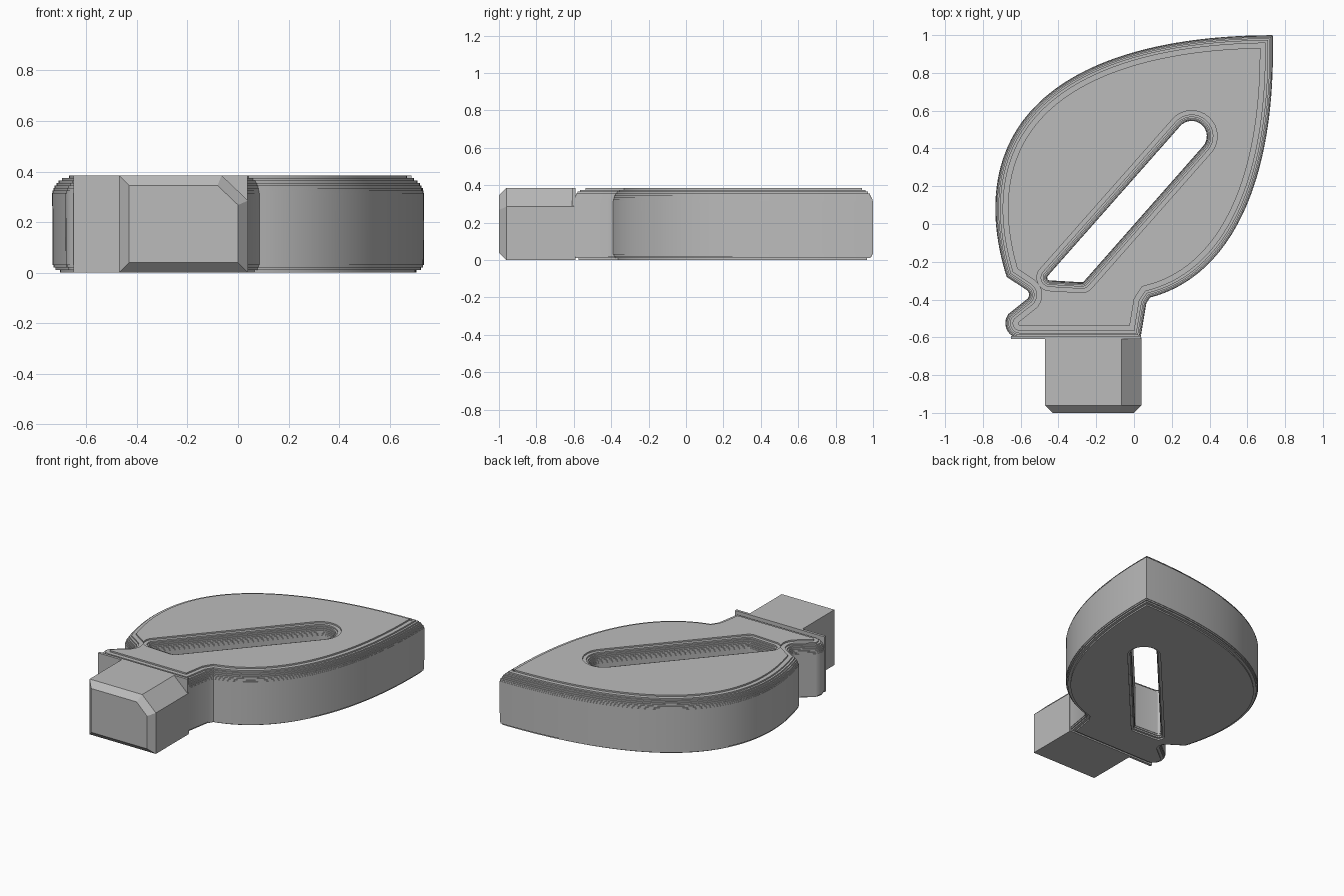
import bpy, bmesh, math
from mathutils import Vector

if "Cube" in bpy.data.objects:
    bpy.data.objects.remove(bpy.data.objects["Cube"])

HEIGHT = 0.385
grey = bpy.data.materials.new("plain grey")
grey.use_nodes = True
grey.diffuse_color = (0.5, 0.5, 0.5, 1)
grey.node_tree.nodes["Principled BSDF"].inputs["Base Color"].default_value = grey.diffuse_color


def arc(cx, cy, r, start, end, n):
    angles = [math.radians(start + (end - start) * i / n) for i in range(n + 1)]
    return [Vector((cx + r * math.cos(a), cy + r * math.sin(a))) for a in angles]


def bezier(a, b, c, d, n):
    a, b, c, d = map(Vector, (a, b, c, d))
    ts = [i / n for i in range(n + 1)]
    return [a * (1-t)**3 + b * 3*t*(1-t)**2 + c * 3*t*t*(1-t) + d * t**3 for t in ts]


def inset(loop, dist):
    """Move a counter-clockwise loop inward with mitred corners."""
    result = []
    for i, p in enumerate(loop):
        d1 = (p - loop[i - 1]).normalized()
        d2 = (loop[(i + 1) % len(loop)] - p).normalized()
        n1, n2 = Vector((-d1.y, d1.x)), Vector((-d2.y, d2.x))
        result.append(p + (n1 + n2) * (dist / (1 + n1.dot(n2))))
    return result


def add_wall(bm, rings):
    """Bridge rings of 3D points; return the first and last rows of vertices."""
    rows = [[bm.verts.new(p) for p in ring] for ring in rings]
    for low, high in zip(rows, rows[1:]):
        for i in range(len(low)):
            bm.faces.new((low[i - 1], low[i], high[i], high[i - 1]))
    return rows[0], rows[-1]


def finish(bm, name):
    bmesh.ops.recalc_face_normals(bm, faces=bm.faces)
    mesh = bpy.data.meshes.new(name)
    bm.to_mesh(mesh)
    bm.free()
    mesh.materials.append(grey)
    obj = bpy.data.objects.new(name, mesh)
    bpy.context.collection.objects.link(obj)
    return obj


def solid(name, rings):
    bm = bmesh.new()
    first, last = add_wall(bm, rings)
    bm.faces.new(first[::-1])
    bm.faces.new(last)
    return finish(bm, name)


def stepped_edge(radius, steps):
    """Staircase of (inset, depth) pairs following a quarter round, from the outer face in."""
    pairs = []
    for i in range(1, steps + 1):
        up = (i - 0.1) / steps
        step = radius * (1 - math.sqrt(1 - up * up))
        pairs += [(step, radius * (1 - (i - 1) / steps)), (step, radius * (1 - i / steps))]
    return pairs


# Terraced edges: small round below, larger round above
levels = stepped_edge(0.04, 4)[::-1] + [(d, HEIGHT - z) for d, z in stepped_edge(0.08, 8)]


def terraced(loop, scale):
    return [[(p.x, p.y, z) for p in inset(loop, scale * d)] for d, z in levels]


# Leaf outline with its notch and short neck
outline = [Vector((0.035, -0.605)), Vector((0.066, -0.42))]
outline += bezier((0.085, -0.39), (0.51, -0.28), (0.755, 0.22), (0.735, 1.0), 40)
outline += bezier((0.735, 1.0), (-0.05, 1.0), (-0.735, 0.755), (-0.735, 0.08), 48)[1:]
outline += bezier((-0.735, 0.08), (-0.735, -0.04), (-0.71, -0.17), (-0.675, -0.28), 10)[1:]
outline += arc(-0.586, -0.375, 0.03, 52, -40, 6)
outline += arc(-0.602, -0.525, 0.08, 142, 270, 14)

# Slanted slot through the leaf, round at one end
slot = arc(0.305, 0.465, 0.08, -42, 138, 16)
slot += arc(-0.445, -0.284, 0.014, 138, 262, 8)
slot += arc(-0.276, -0.294, 0.014, 262, 317, 5)

# Outer wall, slot wall, and flat faces between them
bm = bmesh.new()
outer = add_wall(bm, terraced(outline, 1))
inner = add_wall(bm, terraced(slot, -0.82))
for rim, hole in zip(outer, inner):
    edges = [bm.edges.get((row[i - 1], row[i])) for row in (rim, hole) for i in range(len(row))]
    bmesh.ops.triangle_fill(bm, edges=edges, use_beauty=True)
leaf = finish(bm, "leaf")
bpy.context.view_layer.objects.active = leaf
leaf.select_set(True)
bpy.ops.object.shade_smooth_by_angle(angle=math.radians(25))

# Thin full-height flange closing the neck
solid("flange", [[(-0.65, y, 0), (0.037, y, 0), (0.037, y, HEIGHT), (-0.65, y, HEIGHT)]
                 for y in (-0.61, -0.592)])

# Stem block with one cut corner and a chamfered end
profile = [Vector(p) for p in ((-0.47, 0), (0.04, 0), (0.04, 0.285), (-0.065, HEIGHT), (-0.47, HEIGHT))]
solid("stem", [[(p.x, y, p.y) for p in inset(profile, d)]
               for d, y in ((0, -0.6), (0, -0.96), (0.04, -1.0))])
